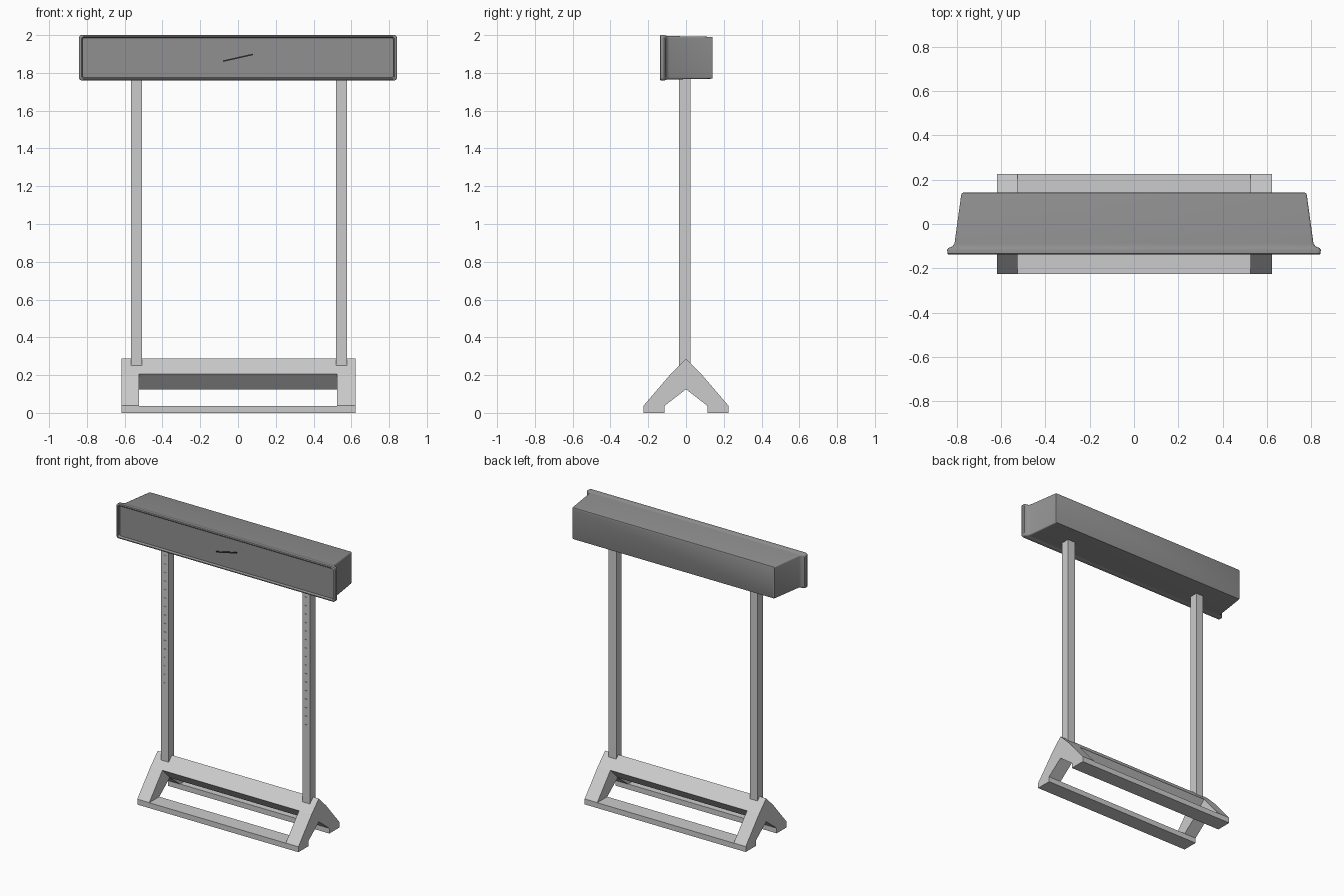
import bpy, bmesh, math

if "Cube" in bpy.data.objects:
    bpy.data.objects.remove(bpy.data.objects["Cube"])


def grey(name, value):
    mat = bpy.data.materials.new(name)
    mat.diffuse_color = (value, value, value, 1)
    mat.use_nodes = True
    mat.node_tree.nodes["Principled BSDF"].inputs["Base Color"].default_value = mat.diffuse_color
    return mat


def finish(name, bm, smooth=False, mat=None):
    bmesh.ops.recalc_face_normals(bm, faces=bm.faces)
    mesh = bpy.data.meshes.new(name)
    bm.to_mesh(mesh)
    bm.free()
    if mat:
        mesh.materials.append(mat)
    ob = bpy.data.objects.new(name, mesh)
    bpy.context.collection.objects.link(ob)
    if smooth:
        bpy.ops.object.select_all(action='DESELECT')
        ob.select_set(True)
        bpy.context.view_layer.objects.active = ob
        bpy.ops.object.shade_smooth_by_angle(angle=math.radians(35))
    return ob


def loft(bm, rings):
    loops = [[bm.verts.new(p) for p in ring] for ring in rings]
    n = len(loops[0])
    for a, b in zip(loops, loops[1:]):
        for i in range(n):
            j = (i + 1) % n
            bm.faces.new((a[i], a[j], b[j], b[i]))
    bm.faces.new(loops[0])
    bm.faces.new(loops[-1][::-1])


def extrude_x(name, profile, x0, x1):
    bm = bmesh.new()
    loft(bm, [[(x, y, z) for y, z in profile] for x in (x0, x1)])
    return finish(name, bm)


def add_box(bm, x0, x1, y0, y1, z0, z1):
    loft(bm, [[(x0, y0, z), (x1, y0, z), (x1, y1, z), (x0, y1, z)]
              for z in (z0, z1)])


def rounded_rect(y, hx, hz, r, zc=1.88, seg=5):
    pts = []
    for k, (sx, sz) in enumerate([(1, 1), (-1, 1), (-1, -1), (1, -1)]):
        for s in range(seg + 1):
            a = math.pi / 2 * (k + s / seg)
            pts.append((sx * (hx - r) + r * math.cos(a), y,
                        zc + sz * (hz - r) + r * math.sin(a)))
    return pts


dark = grey("dark_grey", 0.28)
black = grey("near_black", 0.02)

# Base: A-shaped end frames
half = [(0.115, 0), (0.225, 0), (0.225, 0.038), (0.08, 0.207), (0, 0.287)]
inner = [(-0.115, 0.036), (0, 0.125), (0.115, 0.036)]
a_frame = half + [(-y, z) for y, z in half[-2::-1]] + inner
extrude_x("end_frame_left", a_frame, -0.617, -0.525)
extrude_x("end_frame_right", a_frame, 0.525, 0.622)

# Base: diamond ridge beam and two foot rails
diamond = [(0, 0.287), (-0.08, 0.207), (0, 0.125), (0.08, 0.207)]
extrude_x("ridge_beam", diamond, -0.525, 0.525)
for side, s in (("front", -1), ("back", 1)):
    rail = [(s * 0.115, 0), (s * 0.225, 0), (s * 0.225, 0.037), (s * 0.115, 0.037)]
    extrude_x("foot_rail_" + side, rail, -0.525, 0.525)

# Posts with a column of fine adjustment slots on the front face
for side, xc in (("left", -0.537), ("right", 0.549)):
    bm = bmesh.new()
    add_box(bm, xc - 0.029, xc + 0.029, -0.036, 0.023, 0.2, 1.80)
    post = finish("post_" + side, bm)
    bm = bmesh.new()
    for i in range(17):
        z = 1.74 - i * 0.059
        add_box(bm, xc - 0.008, xc + 0.008, -0.05, -0.033, z - 0.002, z + 0.002)
    cutter = finish("slot_cutter_" + side, bm)
    cutter.hide_render = True
    cutter.hide_set(True)
    mod = post.modifiers.new("slots", 'BOOLEAN')
    mod.operation = 'DIFFERENCE'
    mod.solver = 'EXACT'
    mod.object = cutter

# Head housing: recessed front, rounded flange, tapered body
sections = [
    (-0.124, 0.822, 0.105, 0.008),
    (-0.134, 0.824, 0.107, 0.009),
    (-0.1385, 0.829, 0.111, 0.012),
    (-0.1385, 0.834, 0.115, 0.014),
    (-0.134, 0.841, 0.120, 0.016),
    (-0.116, 0.842, 0.120, 0.016),
    (-0.108, 0.837, 0.118, 0.016),
    (-0.102, 0.820, 0.116, 0.014),
    (-0.088, 0.809, 0.115, 0.012),
    (0.130, 0.779, 0.111, 0.008),
    (0.139, 0.776, 0.109, 0.007),
    (0.141, 0.771, 0.105, 0.006),
]
bm = bmesh.new()
loft(bm, [rounded_rect(*s) for s in sections])
finish("head_housing", bm, smooth=True, mat=dark)

# Thin slanted accent bar on the front panel
bm = bmesh.new()
loft(bm, [[(x, y, z + d) for y, d in
           ((-0.130, -0.004), (-0.130, 0.004), (-0.122, 0.004), (-0.122, -0.004))]
          for x, z in ((-0.08, 1.862), (0.08, 1.898))])
finish("front_accent_bar", bm, mat=black)
